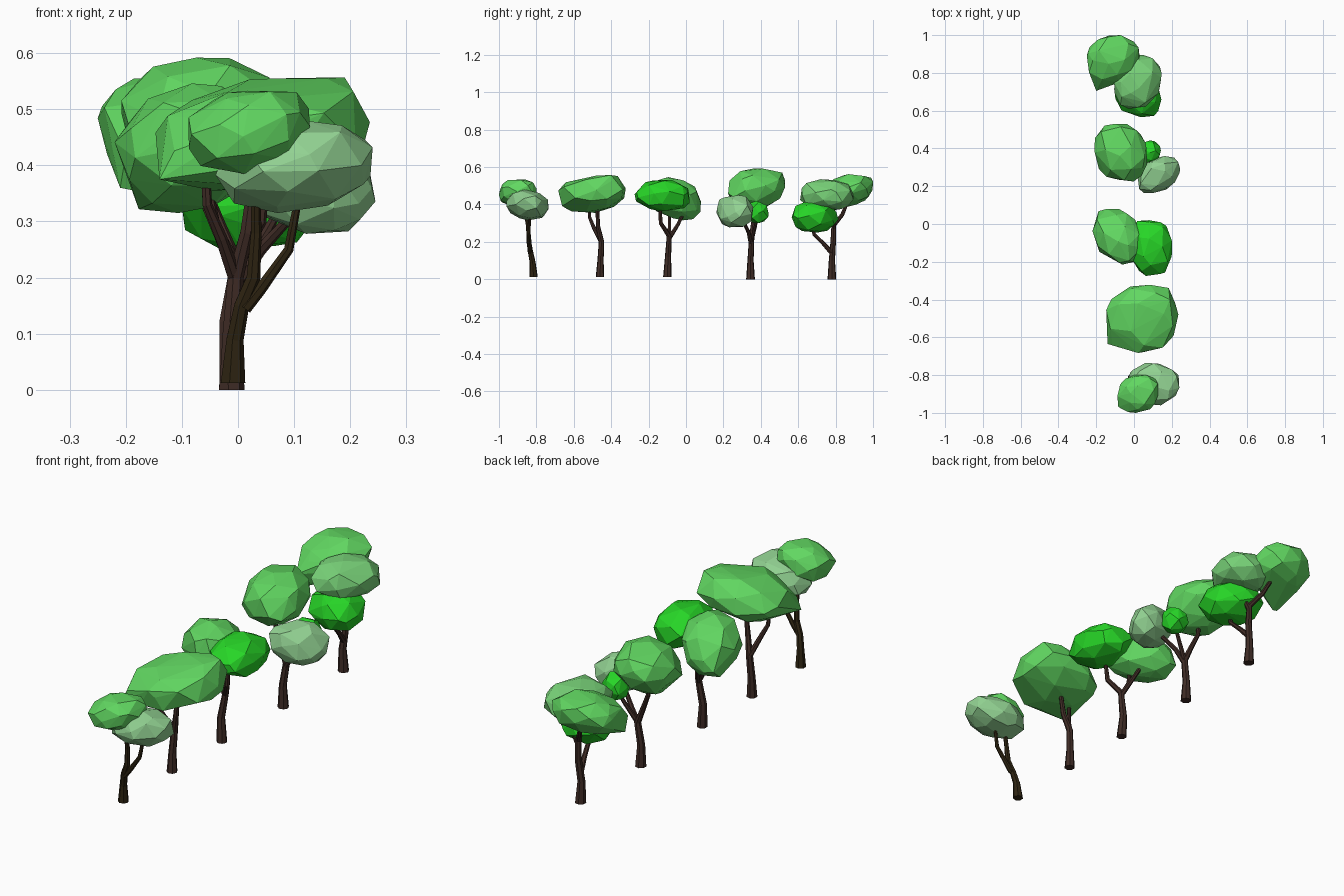
import bpy, bmesh, math, random
from mathutils import Vector


def material(name, r, g, b):
    m = bpy.data.materials.new(name)
    m.diffuse_color = (r, g, b, 1)
    return m


MID = material("leaf green", 0.12, 0.68, 0.12)
BRIGHT = material("bright green", 0.02, 0.67, 0.02)
PALE = material("pale green", 0.285, 0.64, 0.285)
SOFT = material("soft green", 0.19, 0.65, 0.19)
BARK = material("brown bark", 0.050, 0.025, 0.019)
DARK = material("dark bark", 0.028, 0.018, 0.006)


def finish(bm, name, mat):
    bmesh.ops.recalc_face_normals(bm, faces=bm.faces[:])
    me = bpy.data.meshes.new(name)
    bm.to_mesh(me)
    bm.free()
    me.materials.append(mat)
    ob = bpy.data.objects.new(name, me)
    bpy.context.collection.objects.link(ob)


def foliage(name, mat, xr, yr, zr, zx=0.0, zy=0.0, xy=0.0, seed=1, extra=(), n=34):
    """Faceted convex clump fitted to a box, slanted by the shear terms."""
    rng = random.Random(seed)
    pts = []
    for i in range(n):
        h = 1 - 2 * (i + 0.5) / n
        a = i * 2.39996 + seed
        r = math.sqrt(1 - h * h)
        v = Vector((r * math.cos(a), r * math.sin(a), h))
        v += Vector([rng.uniform(-0.16, 0.16) for _ in range(3)])
        v /= sum(abs(c) ** 2.35 for c in v) ** (1 / 2.35)     # slightly boxy ball
        v *= rng.uniform(0.95, 1.04)
        x, y, z = v
        pts.append(Vector((x + xy * y, y + xy * x, z + zx * x + zy * y)))
    for k, (lo, hi) in enumerate((xr, yr, zr)):
        a, b = min(p[k] for p in pts), max(p[k] for p in pts)
        for p in pts:
            p[k] = lo + (p[k] - a) / (b - a) * (hi - lo)
    bm = bmesh.new()
    for p in pts + [Vector(e) for e in extra]:
        bm.verts.new(p)
    bmesh.ops.convex_hull(bm, input=bm.verts[:])
    bmesh.ops.delete(bm, geom=[v for v in bm.verts if not v.link_faces], context='VERTS')
    finish(bm, name, mat)


def tube(bm, path, sides=7):
    """Tapered limb through (x, y, z, radius) points."""
    P = [Vector(p[:3]) for p in path]
    rings = []
    for i, p in enumerate(P):
        d = (P[min(i + 1, len(P) - 1)] - P[max(i - 1, 0)]).normalized()
        if i == 0 and p.z < 0.02:
            d = Vector((0, 0, 1))
        u = Vector((0, 1, 0)).cross(d).normalized()
        w = d.cross(u)
        r = path[i][3]
        rings.append([bm.verts.new(p + r * (u * math.cos(t) + w * math.sin(t)))
                      for t in (2 * math.pi * k / sides for k in range(sides))])
    for a, b in zip(rings, rings[1:]):
        for k in range(sides):
            j = (k + 1) % sides
            bm.faces.new((a[k], a[j], b[j], b[k]))
    bm.faces.new(rings[0][::-1])
    bm.faces.new(rings[-1])


def trunk(name, mat, limbs):
    bm = bmesh.new()
    for limb in limbs:
        tube(bm, limb)
    finish(bm, name, mat)


# tree 1, front of the row
trunk("tree_1_trunk", DARK, [
    [(-.01, -.815, .012, .023), (-.006, -.82, .09, .016), (.006, -.832, .15, .014),
     (.027, -.84, .2, .013), (.032, -.845, .28, .010), (.03, -.87, .42, .008)],
    [(.012, -.835, .145, .012), (.04, -.835, .18, .011), (.09, -.84, .25, .009),
     (.107, -.835, .34, .007), (.11, -.83, .38, .006)]])
foliage("tree_1_upper_leaves", MID, (-.088, .128), (-1, -.8), (.385, .533), .2, .05, .04, 3)
foliage("tree_1_lower_leaves", PALE, (-.04, .24), (-.96, -.735), (.315, .48), .12, -.12, 0, 5)

# tree 2
trunk("tree_2_trunk", BARK, [
    [(-.012, -.46, .012, .023), (-.012, -.457, .1, .017), (-.005, -.452, .2, .015),
     (.015, -.47, .28, .012), (.03, -.475, .4, .009)],
    [(-.006, -.452, .2, .013), (-.03, -.49, .27, .011), (-.055, -.515, .33, .009),
     (-.06, -.52, .42, .008)]])
foliage("tree_2_leaves", MID, (-.147, .235), (-.683, -.322), (.355, .555), .22, .17, .03, 8,
        extra=[(-.14, -.635, .375), (.19, -.4, .557), (.07, -.44, .555)])

# tree 3
trunk("tree_3_trunk", BARK, [
    [(-.012, -.1, .012, .023), (-.018, -.096, .12, .017), (0, -.09, .23, .014),
     (.04, -.135, .3, .011), (.05, -.14, .4, .008)],
    [(-.002, -.09, .22, .013), (-.03, -.045, .29, .010), (-.05, -.02, .34, .009),
     (-.06, -.01, .4, .008)],
    [(-.002, -.09, .22, .011), (-.04, -.088, .29, .009), (-.06, -.09, .4, .008)]])
foliage("tree_3_left_leaves", MID, (-.22, .045), (-.215, .08), (.315, .546), .1, -.22, -.12, 11)
foliage("tree_3_right_leaves", BRIGHT, (-.02, .2), (-.275, .02), (.365, .532), 0, -.05, -.03, 14)

# tree 4
trunk("tree_4_trunk", BARK, [
    [(-.012, .345, 0, .024), (-.014, .345, .1, .017), (0, .35, .2, .015),
     (-.03, .355, .27, .012), (-.065, .365, .35, .010), (-.07, .37, .45, .008)],
    [(-.002, .348, .19, .013), (.04, .335, .25, .011), (.095, .305, .31, .009),
     (.11, .28, .36, .007)],
    [(0, .35, .2, .011), (.05, .37, .28, .009), (.09, .385, .35, .007)]])
foliage("tree_4_large_leaves", MID, (-.208, .07), (.225, .53), (.375, .592), .05, .15, -.06, 17)
foliage("tree_4_low_leaves", PALE, (.02, .245), (.163, .36), (.278, .45), -.12, .03, .16, 19)
foliage("tree_4_small_leaves", BRIGHT, (.03, .142), (.325, .442), (.3, .42), seed=23, n=24)

# tree 5, back of the row
trunk("tree_5_trunk", BARK, [
    [(-.012, .78, 0, .024), (-.016, .78, .1, .017), (-.005, .787, .2, .015),
     (-.008, .79, .29, .013), (-.045, .835, .345, .011), (-.08, .87, .43, .008)],
    [(-.012, .78, .14, .014), (0, .735, .19, .011), (.012, .685, .24, .010),
     (.015, .67, .32, .007)],
    [(-.006, .79, .27, .012), (.03, .785, .33, .010), (.04, .77, .42, .007)]])
foliage("tree_5_top_leaves", MID, (-.25, .03), (.74, 1), (.39, .562), .03, .22, .05, 29,
        extra=[(-.2, .705, .42), (-.21, .74, .36), (-.185, .74, .355)])
foliage("tree_5_middle_leaves", SOFT, (-.105, .145), (.61, .895), (.37, .535), 0, -.05, .04, 31)
foliage("tree_5_low_leaves", BRIGHT, (-.105, .145), (.565, .815), (.25, .42), .03, .03, -.12, 37)
